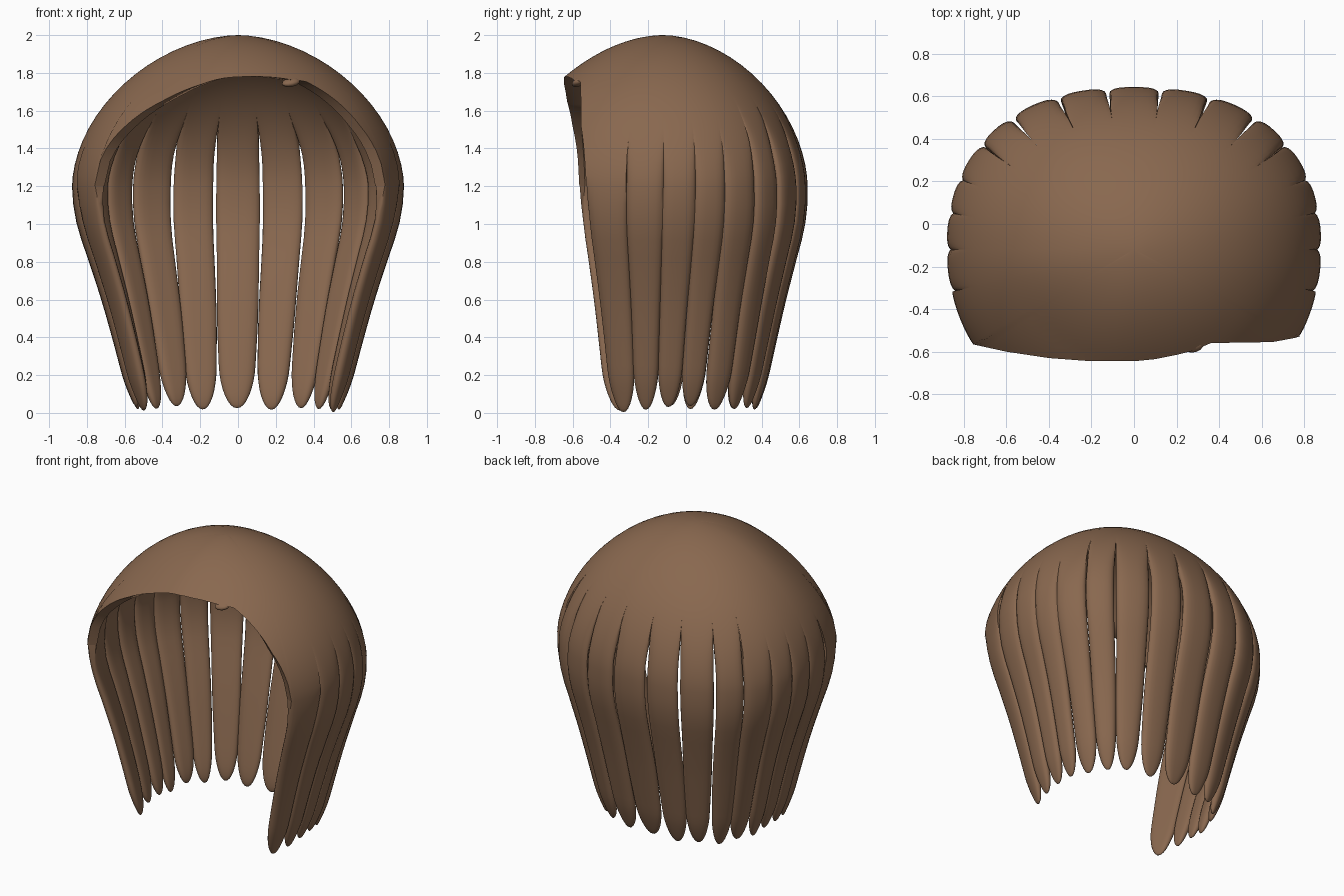
import bpy, bmesh, math, random
from mathutils import Vector

if "Cube" in bpy.data.objects:
    bpy.data.objects.remove(bpy.data.objects["Cube"])

random.seed(4)
R, ZW, P, T = 0.88, 1.2, 1.81, 0.06        # widest radius, its height, dome power, thickness
LOWER = [(1.2, .88), (1.0, .855), (.8, .79), (.6, .725), (.4, .668), (.2, .615), (0, .565)]
FRINGE = [(.785, .41), (.65, .435), (.5, .437), (.36, .44), (.28, .475), (.2, .495), (.1, .515),
          (0, .525), (-.2, .525), (-.4, .51), (-.6, .48), (-.76, .445)]   # front cut: x, depth
EDGE_R = math.degrees(math.atan2(.785, -.41))
EDGE_L = math.degrees(math.atan2(.76, -.445))
BOUNDS = [8.3, 23.5, 39, 52, 65, 77, 90, 103]                # lock borders in degrees


def smooth(t):
    t = min(max(t, 0), 1)
    return t * t * (3 - 2 * t)


def profile(q):
    """q 0..1 runs over the dome, 1..2 down the locks; gives radius, height."""
    if q <= 1:
        a = q * math.pi / 2
        return R * max(math.sin(a), 0) ** (2 / P), ZW + (2 - ZW) * max(math.cos(a), 0) ** (2 / P)
    z = ZW * (2 - q)
    n = len(LOWER) - 1
    f = min((ZW - z) / .2, n - 1e-6)
    i = int(f)
    u = f - i
    p0, p1, p2, p3 = (LOWER[min(max(i + k, 0), n)][1] for k in (-1, 0, 1, 2))
    if i == 0:
        p0 = p2
    r = .5 * (2 * p1 + (p2 - p0) * u + (2 * p0 - 5 * p1 + 4 * p2 - p3) * u * u
              + (3 * p1 - p0 - 3 * p2 + p3) * u ** 3)
    return r, z


def point(q, phi, depth):
    """Point below the outer surface at angle phi (0 = back)."""
    r, z = profile(q)
    if q > 0:
        (ra, za), (rb, zb) = profile(max(q - .01, 0)), profile(min(q + .01, 2))
        t = Vector((rb - ra, zb - za)).normalized()
        r, z = r + t.y * depth, z - t.x * depth
    else:
        z -= depth
    low = max(0, 1 - z / ZW)
    if abs(phi) < math.pi / 4:               # rear locks fan out towards the tips
        phi += .055 * low * math.sin(4 * phi)
    s, c = math.sin(phi), math.cos(phi)
    k = 1
    if c > 0:                                # back half: shallower and squarer
        k = .868 + .10 * low
        n = 2 + .3 * min(q, 1) + .6 * low
        r *= (abs(s) ** n + c ** n) ** (-1 / n)
    elif q < 1:                              # fringe droops, more on one side
        hump = (4 * q * (1 - q)) ** 2 * min(1, 2.2 * q)
        z -= hump * (.032 * c * c + (.03 * math.sin(2 * phi) ** 2 if s < 0 else 0))
    return Vector((r * s, -.12 - .03 * low + r * c * k, z))


bm = bmesh.new()


def face(*v):
    bm.faces.new(v)


# Locks: rounded bands that merge into one smooth shell over the crown
ND, NS = 18, 10
S = [math.sin(math.pi / 2 * (2 * j / NS - 1)) for j in range(NS + 1)]


def lock(lo, hi, tip):
    mid, half = math.radians((lo + hi) / 2), math.radians((hi - lo) / 2)
    a = abs(math.degrees(mid))
    start = 1.27 if a > 105 else (1.62 if a < 48 else 1.48)
    zs = [1.2 - .095 * i for i in range(1, 11)]
    zs += [tip + (.24 - tip) * (1 - math.sin(math.pi / 2 * i / 8)) for i in range(1, 9)]
    qs = [i / ND for i in range(ND + 1)] + [2 - z / ZW for z in zs]
    gap, taper = (.07, .06) if a < 48 else (-.05, .0)
    if a > 105:
        gap = 0
    sway = random.uniform(-.015, .015)
    rows, blends = [], []
    for q in qs:
        z = profile(q)[1]
        b = smooth((start - z) / .3)
        # slightly narrow at the widest ring, full lower down, rounded at the tip
        w = 1 - b * gap * smooth((z - .45) / .5) - taper * smooth((.5 - z) / .4)
        end = math.sqrt(max(0, 1 - (max(0, .24 - z) / (.24 - tip)) ** 2))
        ring = []
        for side, order in ((1, S), (-1, S[::-1])):
            for s in order:
                e = 1 - b + b * end * math.sqrt(max(0, 1 - abs(s) ** 3.5))
                phi = mid + half * s * w * end + sway * smooth((.9 - z) / .9)
                ring.append(bm.verts.new(point(q, phi, T / 2 * (1 - side * e))))
        rows.append(ring)
        blends.append(b)
    n = 2 * (NS + 1)
    for i in range(len(rows) - 1):
        for j in range(n):
            if j in (NS, n - 1) and blends[i + 1] == 0:
                continue                     # no inner walls inside the crown
            k = (j + 1) % n
            face(rows[i][j], rows[i][k], rows[i + 1][k], rows[i + 1][j])


lock(-BOUNDS[0], BOUNDS[0], .02)
for lo, hi in zip(BOUNDS, BOUNDS[1:]):
    lock(lo, hi, random.uniform(.01, .035))
    lock(-hi, -lo, random.uniform(.01, .035))
lock(BOUNDS[-1], EDGE_R, 0)
lock(-EDGE_L, -BOUNDS[-1], .008)

# Fringe: front of the dome, cut by a nearly flat hairline with an undercut lip
cols = []
for (xa, da), (xb, db) in zip(FRINGE, FRINGE[1:]):
    for k in range(5):
        cols.append((xa + (xb - xa) * k / 5, da + (db - da) * k / 5))
cols.append(FRINGE[-1])
grid = []
for i, (x, d) in enumerate(cols):
    phi = math.atan2(x, -d)
    r = R if i in (0, len(cols) - 1) else min(math.hypot(x, d), R)
    lim = math.asin(min(1, (r / R) ** (P / 2))) / (math.pi / 2)
    lip = 1 - .13 * (1 - (x / (.785 if x > 0 else .76)) ** 2)
    grid.append([[bm.verts.new(point(lim * f * i / ND, phi, dep)) for i in range(ND + 1)]
                 for dep, f in ((0, 1), (T, lip))])
for (oa, ia), (ob, ib) in zip(grid, grid[1:]):
    for i in range(ND):
        face(oa[i], ob[i], ob[i + 1], oa[i + 1])
        face(ib[i], ia[i], ia[i + 1], ib[i + 1])
    face(oa[ND], ob[ND], ib[ND], ia[ND])

bmesh.ops.remove_doubles(bm, verts=bm.verts, dist=.0004)
bmesh.ops.dissolve_degenerate(bm, edges=bm.edges, dist=.0001)

brown = bpy.data.materials.new("brown_hair")
brown.diffuse_color = (.25, .138, .078, 1)
brown.use_nodes = True
brown.node_tree.nodes["Principled BSDF"].inputs["Base Color"].default_value = brown.diffuse_color


def finish(name, bm):
    me = bpy.data.meshes.new(name)
    bm.to_mesh(me)
    bm.free()
    me.materials.append(brown)
    ob = bpy.data.objects.new(name, me)
    bpy.context.collection.objects.link(ob)
    bpy.ops.object.select_all(action='DESELECT')
    ob.select_set(True)
    bpy.context.view_layer.objects.active = ob
    bpy.ops.object.shade_smooth_by_angle(angle=math.radians(50))
    return ob


finish("hair", bm)

# Small tuck where the fringe parts
tuck = bmesh.new()
bmesh.ops.create_uvsphere(tuck, u_segments=12, v_segments=8, radius=1)
ob = finish("parting_tuck", tuck)
ob.scale = (.05, .035, .022)
ob.location = (.28, -.57, 1.75)
ob.rotation_euler = (.3, -.2, .3)
